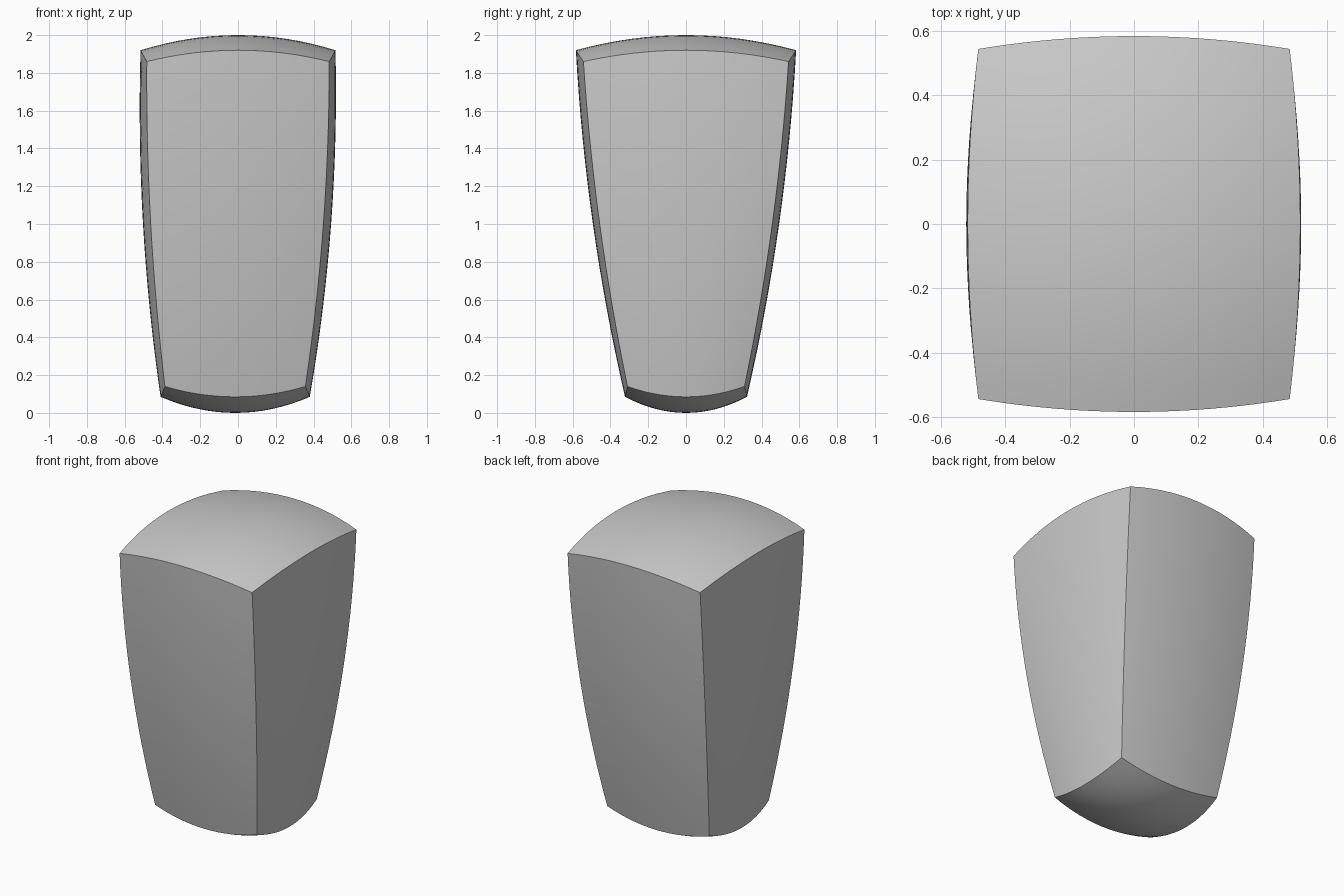
import bpy
import bmesh
import math

if "Cube" in bpy.data.objects:
    bpy.data.objects.remove(bpy.data.objects["Cube"])


def quad(w, low, mid, high):
    """Parabola through low, mid, high at w = -1, 0, 1."""
    return low * w * (w - 1) / 2 + mid * (1 - w * w) + high * w * (w + 1) / 2


# Finely divided cube
bm = bmesh.new()
bmesh.ops.create_cube(bm, size=2)
bmesh.ops.subdivide_edges(bm, edges=bm.edges[:], cuts=15, use_grid_fill=True)

# Bulge each side and taper towards the bottom
for vert in bm.verts:
    u, v, w = vert.co
    uu, vv = u * u, v * v
    # half widths at the middle of a side and at the corner edges
    x_mid, x_corner = quad(w, 0.395, 0.498, 0.516), quad(w, 0.372, 0.457, 0.483)
    y_mid, y_corner = quad(w, 0.323, 0.493, 0.583), quad(w, 0.310, 0.457, 0.543)
    x = u * (x_mid + (x_corner - x_mid) * vv) + quad(w, -0.015, -0.005, 0)
    y = v * (y_mid + (y_corner - y_mid) * uu)
    # domed top and bottom
    top = 2 - 0.08 * (uu + vv) + 0.02 * uu * vv
    bottom = 0.085 * (uu + vv) - 0.03 * uu * vv
    vert.co = (x, y, quad(w, bottom, 1, top))

mesh = bpy.data.meshes.new("bulged_block")
bm.to_mesh(mesh)
bm.free()
block = bpy.data.objects.new("bulged_block", mesh)
bpy.context.collection.objects.link(block)

# Smooth sides with crisp corner edges
bpy.context.view_layer.objects.active = block
block.select_set(True)
bpy.ops.object.shade_smooth_by_angle(angle=math.radians(30))
